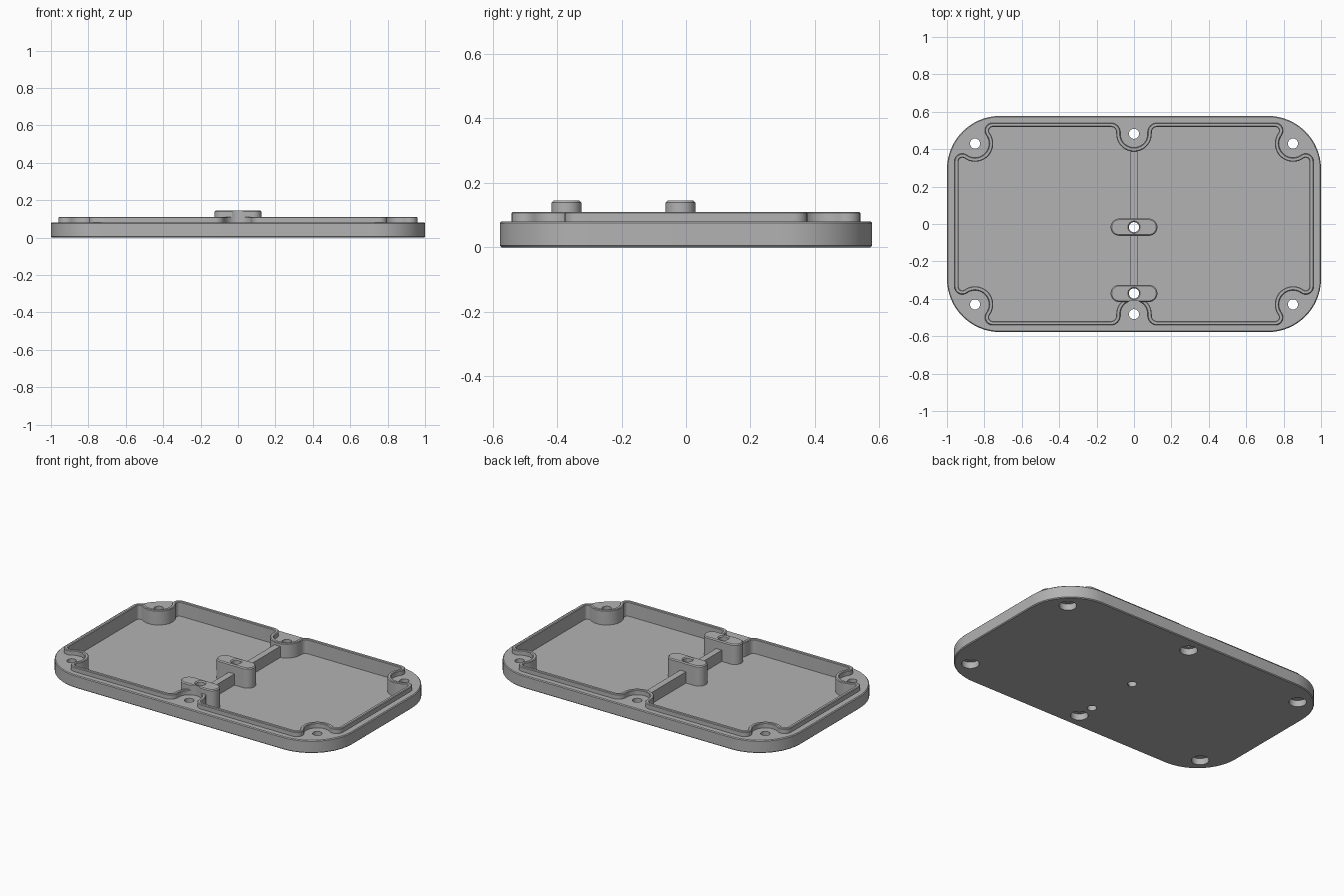
import bpy
import math
from math import pi, atan2, sqrt

cube = bpy.data.objects.get("Cube")
if cube:
    bpy.data.objects.remove(cube, do_unlink=True)

grey = bpy.data.materials.new("plain grey")
grey.use_nodes = True
grey.diffuse_color = (0.45, 0.45, 0.45, 1)
grey.node_tree.nodes["Principled BSDF"].inputs["Base Color"].default_value = grey.diffuse_color

# Main sizes
FLOOR, DECK, LIP_TOP, BOSS_TOP = 0.02, 0.08, 0.11, 0.145
LIP = 0.022                       # lip thickness
PX, PY = 0.938, 0.519             # pocket half sizes
HX, HY = 0.85, 0.43               # corner screws
MY = 0.482                        # middle screws
BOSS_Y = (-0.017, -0.371)


def arc(cx, cy, r, a0, a1, n=12):
    return [(cx + r * math.cos(a0 + (a1 - a0) * i / n),
             cy + r * math.sin(a0 + (a1 - a0) * i / n)) for i in range(n + 1)]


def circle(r, cx=0, cy=0, n=40):
    return arc(cx, cy, r, 0, 2 * pi, n)[:-1]


def rounded_rect(hx, hy, r, cy=0, n=16):
    """Outline with rounded corners, counter-clockwise."""
    pts = []
    for k, (sx, sy) in enumerate(((1, 1), (-1, 1), (-1, -1), (1, -1))):
        pts += arc(sx * (hx - r), cy + sy * (hy - r), r, k * pi / 2, (k + 1) * pi / 2, n)
    return pts


def pocket_outline(o=0.0):
    """Pocket outline that wraps around the screw bosses, grown by o."""
    f, r, w, g = 0.02, 0.097, 0.095, 0.028
    ax, ay = HX - sqrt((r + f) ** 2 - (PY - f - HY) ** 2), PY - f
    bx, by = PX - f, HY - sqrt((r + f) ** 2 - (PX - f - HX) ** 2)
    ta, tb = atan2(ay - HY, ax - HX), atan2(by - HY, bx - HX) + 2 * pi
    q = arc(0, MY, w - o, -pi / 2, 0)
    q += arc(w + g, PY - g, g + o, pi, pi / 2, 8)
    q += arc(ax, ay, f + o, pi / 2, ta - pi, 8)
    q += arc(HX, HY, r - o, ta, tb, 20)[1:-1]
    q += arc(bx, by, f + o, tb - pi, 0, 8)
    right = q + [(x, -y) for x, y in reversed(q)]
    left = [(-x, y) for x, y in reversed(right)]
    return right + left[1:-1]


def loft(name, rings, closed=False):
    """Skin a stack of (outline, z) rings; cap the ends or close into a loop."""
    n = len(rings[0][0])
    verts = [(x, y, z) for outline, z in rings for x, y in outline]
    faces = []
    for k in range(len(rings) if closed else len(rings) - 1):
        a, b = k * n, ((k + 1) % len(rings)) * n
        faces += [(a + i, a + (i + 1) % n, b + (i + 1) % n, b + i) for i in range(n)]
    if not closed:
        last = (len(rings) - 1) * n
        faces += [tuple(reversed(range(n))), tuple(range(last, last + n))]
    mesh = bpy.data.meshes.new(name)
    mesh.from_pydata(verts, [], faces)
    mesh.materials.append(grey)
    obj = bpy.data.objects.new(name, mesh)
    bpy.context.collection.objects.link(obj)
    # Merge doubled points and make normals consistent
    import bmesh
    bm = bmesh.new()
    bm.from_mesh(mesh)
    bmesh.ops.remove_doubles(bm, verts=bm.verts, dist=1e-5)
    bmesh.ops.recalc_face_normals(bm, faces=bm.faces)
    bm.to_mesh(mesh)
    bm.free()
    return obj


def activate(obj):
    bpy.ops.object.select_all(action='DESELECT')
    obj.select_set(True)
    bpy.context.view_layer.objects.active = obj


def cut(obj, cutters):
    activate(obj)
    for c in cutters:
        mod = obj.modifiers.new("cut", 'BOOLEAN')
        mod.operation, mod.solver, mod.object = 'DIFFERENCE', 'EXACT', c
        bpy.ops.object.modifier_apply(modifier=mod.name)


# Base plate with small edge chamfers
c = 0.005
small, full = rounded_rect(1 - c, 0.578 - c, 0.285 - c), rounded_rect(1, 0.578, 0.285)
base = loft("base_plate", [(small, 0), (full, c), (full, DECK - c), (small, DECK)])

# Raised sealing lip around the pocket
e = 0.004
lip = loft("sealing_lip", [
    (pocket_outline(LIP), DECK - 0.001), (pocket_outline(LIP), LIP_TOP - e),
    (pocket_outline(LIP - e), LIP_TOP), (pocket_outline(e), LIP_TOP),
    (pocket_outline(), LIP_TOP - e), (pocket_outline(), DECK - 0.001)], closed=True)

# Centre rib and two slotted bosses
rib_shape = [(-0.02, -0.395), (0.02, -0.395), (0.02, 0.395), (-0.02, 0.395)]
rib = loft("centre_rib", [(rib_shape, FLOOR - 0.01), (rib_shape, 0.09)])
bosses = []
for name, y in zip(("middle_boss", "front_boss"), BOSS_Y):
    wide = rounded_rect(0.125, 0.046, 0.0459, y)
    top = rounded_rect(0.119, 0.04, 0.0399, y)
    bosses.append(loft(name, [(wide, FLOOR - 0.01), (wide, BOSS_TOP - 0.006), (top, BOSS_TOP)]))

# Cutters: pocket, counterbored screw holes, boss holes, screw head clearance
pocket = loft("pocket_cutter", [(pocket_outline(), FLOOR), (pocket_outline(), 0.3)])
spots = [(sx * HX, sy * HY) for sx in (1, -1) for sy in (1, -1)] + [(0, MY), (0, -MY)]
screws = [loft("screw_cutter", [(circle(r, x, y), z) for r, z in
                                ((0.05, -0.1), (0.05, 0.04), (0.027, 0.04), (0.027, 0.3))])
          for x, y in spots]
pins = [loft("pin_cutter", [(circle(r, 0, y), z) for r, z in
                            ((0.027, -0.1), (0.027, BOSS_TOP - 0.006),
                             (0.033, BOSS_TOP), (0.033, 0.3))])
        for y in BOSS_Y]
clearance = loft("clearance_cutter", [(circle(0.073, 0, -MY), z) for z in (0.075, 0.3)])

cut(base, [pocket] + screws + pins)
cut(rib, pins)
cut(bosses[0], [pins[0]])
cut(bosses[1], [pins[1], clearance])
cut(lip, [pins[1]])

for helper in [pocket, clearance] + screws + pins:
    bpy.data.objects.remove(helper, do_unlink=True)

# Smooth curved walls, keep edges crisp
for obj in [base, lip, rib] + bosses:
    activate(obj)
    bpy.ops.object.shade_smooth_by_angle(angle=math.radians(30))
